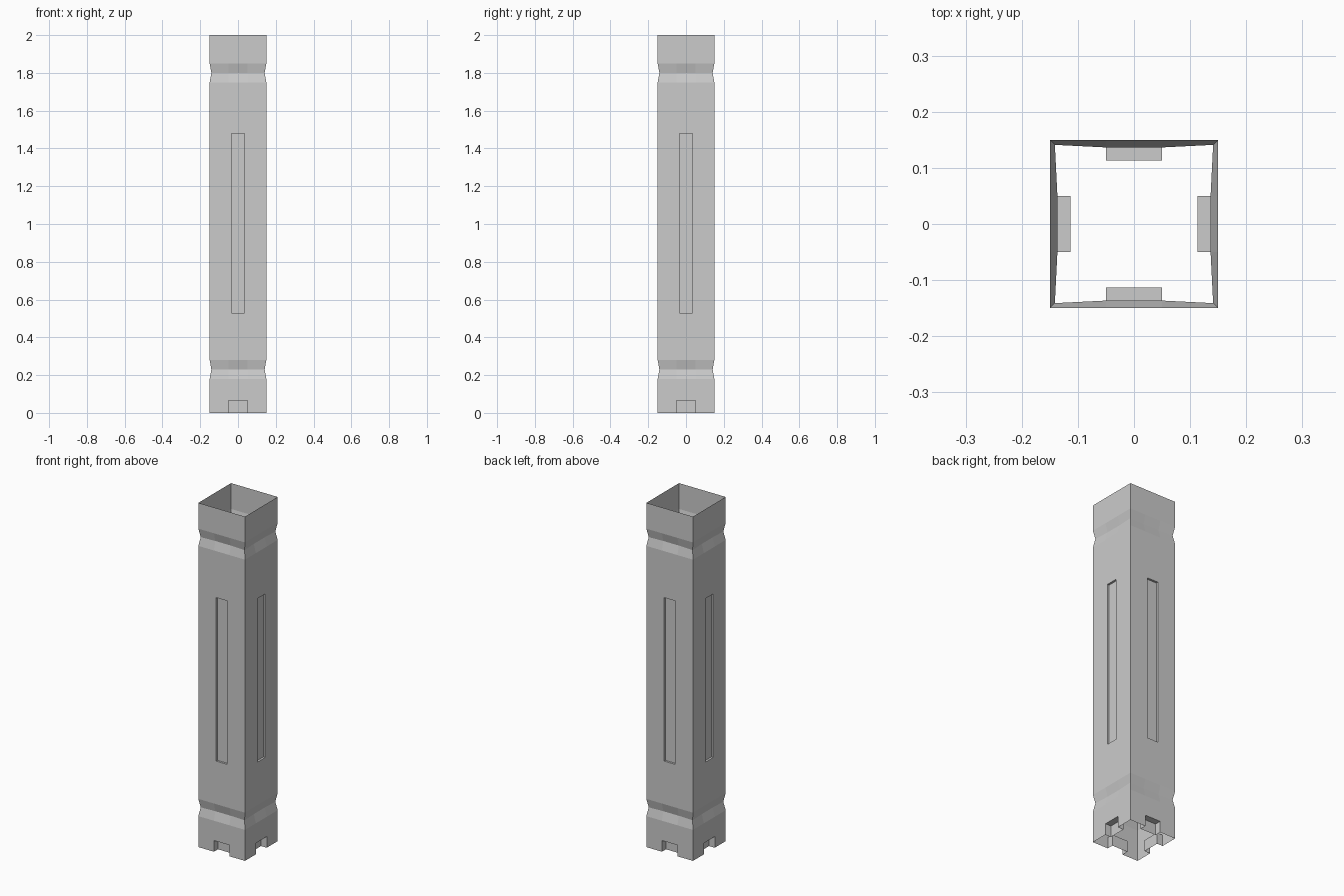
import bpy, bmesh, math
from mathutils import Matrix

if "Cube" in bpy.data.objects:
    bpy.data.objects.remove(bpy.data.objects["Cube"])

R = 0.15            # half width of the column
# wall profile: height, offset at corner, offset at middle of the side
RINGS = [(0, R, R), (0.065, R, R), (0.18, R, R), (0.23, 0.141, 0.1365), (0.28, R, R),
         (0.53, R, R), (1.48, R, R), (1.75, R, R), (1.80, 0.141, 0.1365), (1.85, R, R), (2, R, R)]
COLS = [-0.05, -0.035, 0.035, 0.05]

bm = bmesh.new()


def quad(mat, pts):
    bm.faces.new([bm.verts.new(mat @ p) for p in pts])


def pocket(mat, hw, z0, z1, depth, has_floor):
    """Recess in a side: back wall plus the walls around it."""
    rim = [(-hw, z0), (hw, z0), (hw, z1), (-hw, z1)]
    outer = [M3((x, -R, z)) for x, z in rim]
    inner = [M3((x, -R + depth, z)) for x, z in rim]
    quad(mat, inner)
    for i in range(4):
        if i == 0 and not has_floor:
            continue
        j = (i + 1) % 4
        quad(mat, [outer[i], outer[j], inner[j], inner[i]])


def M3(p):
    from mathutils import Vector
    return Vector(p)


for k in range(4):
    rot = Matrix.Rotation(k * math.pi / 2, 4, 'Z')
    # wall panel, leaving holes for the foot notch and the long slot
    for r in range(len(RINGS) - 1):
        rows = []
        for z, c, m in RINGS[r:r + 2]:
            rows.append([M3((-c, -c, z))] + [M3((x, -m, z)) for x in COLS] + [M3((c, -c, z))])
        lo, hi = rows
        for i in range(5):
            if (r == 0 and 1 <= i <= 3) or (r == 5 and i == 2):
                continue
            quad(rot, [lo[i], lo[i + 1], hi[i + 1], hi[i]])
    pocket(rot, 0.05, 0, 0.065, 0.037, False)     # foot notch, open below
    pocket(rot, 0.035, 0.53, 1.48, 0.012, True)   # long shallow slot

bmesh.ops.remove_doubles(bm, verts=bm.verts, dist=1e-4)
mesh = bpy.data.meshes.new("square_column")
bm.to_mesh(mesh)
bm.free()
bpy.context.collection.objects.link(bpy.data.objects.new("square_column", mesh))
